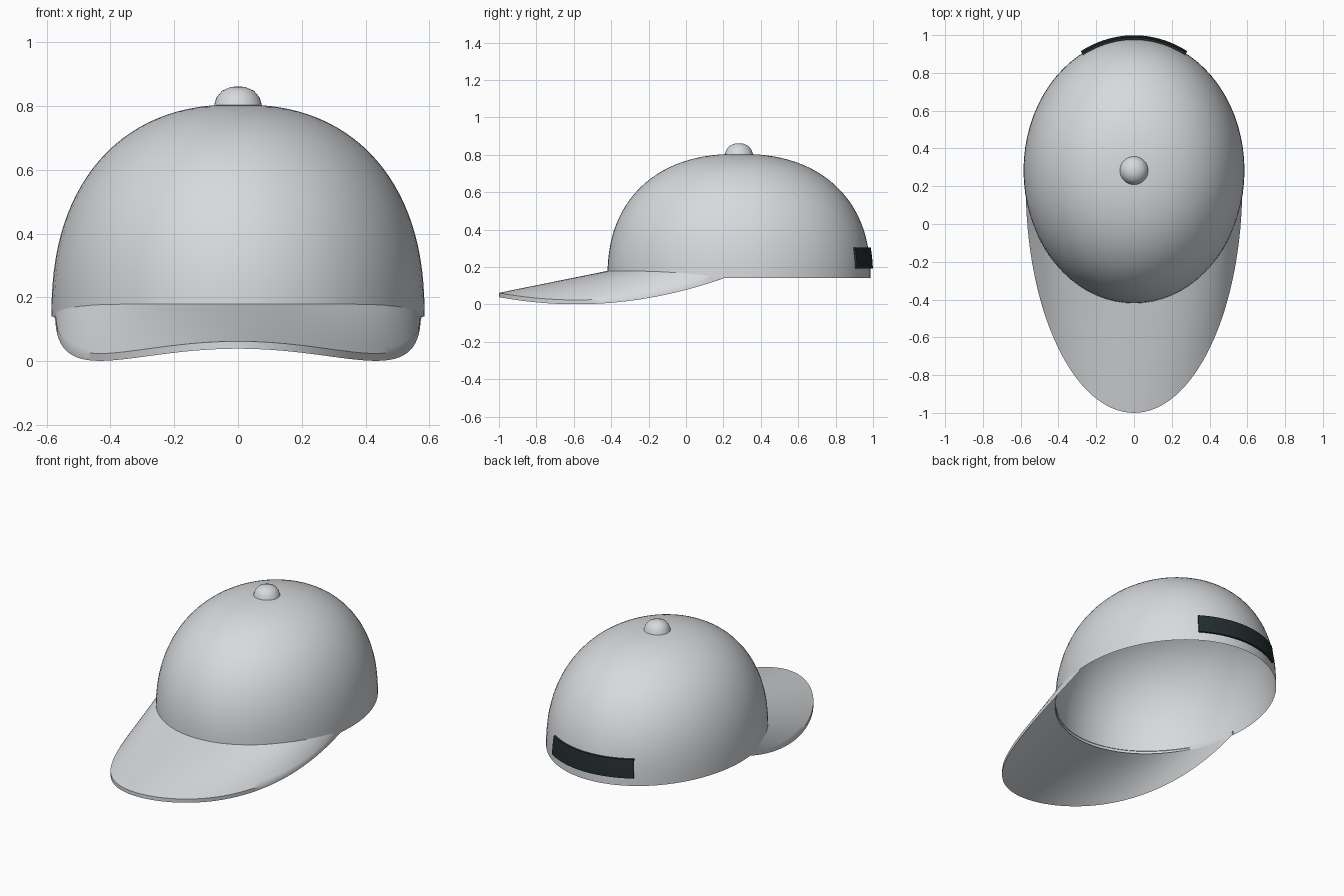
import bpy
import bmesh
from math import sin, cos, pi, radians

if "Cube" in bpy.data.objects:
    bpy.data.objects.remove(bpy.data.objects["Cube"], do_unlink=True)


def make_material(name, color):
    mat = bpy.data.materials.new(name)
    mat.use_nodes = True
    mat.diffuse_color = color
    mat.node_tree.nodes["Principled BSDF"].inputs["Base Color"].default_value = color
    return mat


light_grey = make_material("light grey cloth", (0.68, 0.70, 0.72, 1))
dark_slate = make_material("dark slate strap", (0.018, 0.026, 0.030, 1))


def loft(name, sections, mat, capped=False):
    """Skin a row of closed loops, optionally filling both ends."""
    bm = bmesh.new()
    rows = [[bm.verts.new(p) for p in sec] for sec in sections]
    for a, b in zip(rows, rows[1:]):
        for i in range(len(a)):
            j = (i + 1) % len(a)
            bm.faces.new((a[i], a[j], b[j], b[i]))
    if capped:
        bm.faces.new(rows[0])
        bm.faces.new(rows[-1])
    bmesh.ops.remove_doubles(bm, verts=bm.verts[:], dist=0.0002)
    bmesh.ops.recalc_face_normals(bm, faces=bm.faces[:])
    mesh = bpy.data.meshes.new(name)
    bm.to_mesh(mesh)
    bm.free()
    mesh.materials.append(mat)
    obj = bpy.data.objects.new(name, mesh)
    bpy.context.collection.objects.link(obj)
    bpy.ops.object.select_all(action='DESELECT')
    obj.select_set(True)
    bpy.context.view_layer.objects.active = obj
    bpy.ops.object.shade_smooth_by_angle(angle=radians(40))
    return obj


# Shared crown dimensions
CY, RX, RY = 0.283, 0.585, 0.703
BASE, HEIGHT, POWER = 0.14, 0.665, 2.3


def oval(scale, z, angle, out=0.0):
    """Point on the crown's oval; angle 0 faces the front."""
    return ((RX * scale + out) * sin(angle),
            CY - (RY * scale + out) * cos(angle), z)


def ring(scale_x, scale_y, z, n):
    return [(scale_x * sin(2 * pi * i / n), CY - scale_y * cos(2 * pi * i / n), z)
            for i in range(n)]


# Crown: open domed shell
STEPS = 28
dome = []
for k in range(STEPS + 1):
    phi = pi / 2 * k / STEPS
    r = max(cos(phi), 0) ** (2 / POWER) if k < STEPS else 0
    dome.append(ring(RX * r, RY * r, BASE + HEIGHT * sin(phi) ** (2 / POWER), 72))
loft("crown", dome, light_grey)

# Button on top
loft("top_button", [ring(r, r, z, 32) for r, z in
     ((0.075, 0.802), (0.068, 0.826), (0.05, 0.848), (0.022, 0.86), (0, 0.861))],
     light_grey)

# Brim: curved sheet ruled from the crown to an oval outer edge
THICK, SPAN, ROWS = 0.023, 64, 8
brim = []
for i in range(SPAN + 1):
    t = -pi / 2 + pi * i / SPAN
    c = cos(t)
    inner = oval(0.995, 0.18 - 0.018 * abs(sin(t)) ** 10, t * 0.924)
    outer = (0.573 * sin(t), 0.2 - 1.2 * c, 0.162 - 0.421 * c + 0.321 * c * c)
    top = [tuple(a + (b - a) * s / ROWS for a, b in zip(inner, outer))
           for s in range(ROWS + 1)]
    brim.append(top + [(x, y, z - THICK) for x, y, z in reversed(top)])
loft("brim", brim, light_grey, capped=True)

# Back strap: thin band that follows the crown
band = []
for i in range(25):
    a = pi + radians(28) * (i / 12 - 1)
    levels = [0.192 + 0.113 * k / 4 for k in range(5)]
    wall = [((1 - ((z - BASE) / HEIGHT) ** POWER) ** (1 / POWER), z) for z in levels]
    band.append([oval(r, z, a, 0.002) for r, z in wall]
                + [oval(r, z, a, 0.014) for r, z in reversed(wall)])
loft("back_strap", band, dark_slate, capped=True)
